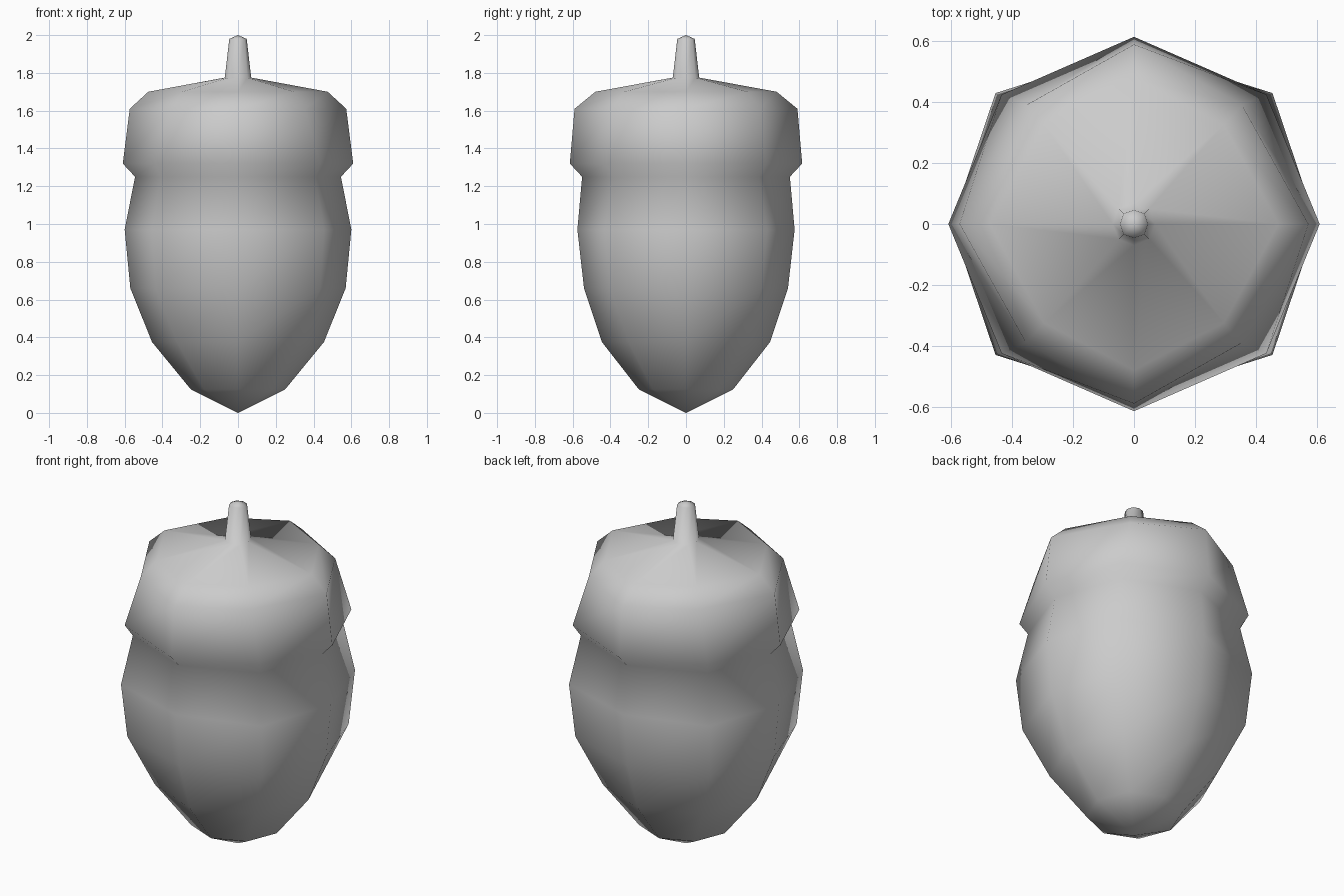
import bpy, bmesh

if "Cube" in bpy.data.objects:
    bpy.data.objects.remove(bpy.data.objects["Cube"])

# Rings from bottom to top: z, x radius, y radius, diagonal corner x, diagonal corner y
NUT = [(0.125, .25, .25, .18, .175), (.375, .455, .445, .325, .305),
       (.66, .57, .54, .435, .40), (.97, .60, .575, .455, .43),
       (1.25, .545, .55, .41, .385)]
CAP = [(1.32, .61, .615, .435, .425), (1.61, .573, .59, .355, .39),
       (1.70, .475, .48, .295, .325)]
STEM = [(1.775, .07, .07, .05, .05), (1.98, .046, .046, .034, .034)]


def add_ring(bm, z, rx, ry, dx, dy):
    """Eight-sided ring, mirrored about both axes."""
    pts = [(rx, 0), (dx, dy), (0, ry), (-dx, dy),
           (-rx, 0), (-dx, -dy), (0, -ry), (dx, -dy)]
    return [bm.verts.new((x, y, z)) for x, y in pts]


# Nut, cap and stem form one continuous smooth skin
bm = bmesh.new()
rings = [add_ring(bm, *r) for r in NUT + CAP + STEM]
for low, high in zip(rings, rings[1:]):
    for i in range(8):
        j = (i + 1) % 8
        bm.faces.new((low[i], low[j], high[j], high[i]))

# Pointed bottom and rounded stem tip
for ring, z in ((rings[0], 0.0), (rings[-1], 2.0)):
    tip = bm.verts.new((0, 0, z))
    for i in range(8):
        bm.faces.new((ring[i], ring[(i + 1) % 8], tip))

bmesh.ops.recalc_face_normals(bm, faces=bm.faces[:])
for f in bm.faces:
    f.smooth = True
mesh = bpy.data.meshes.new("acorn")
bm.to_mesh(mesh)
bm.free()
bpy.context.collection.objects.link(bpy.data.objects.new("acorn", mesh))
